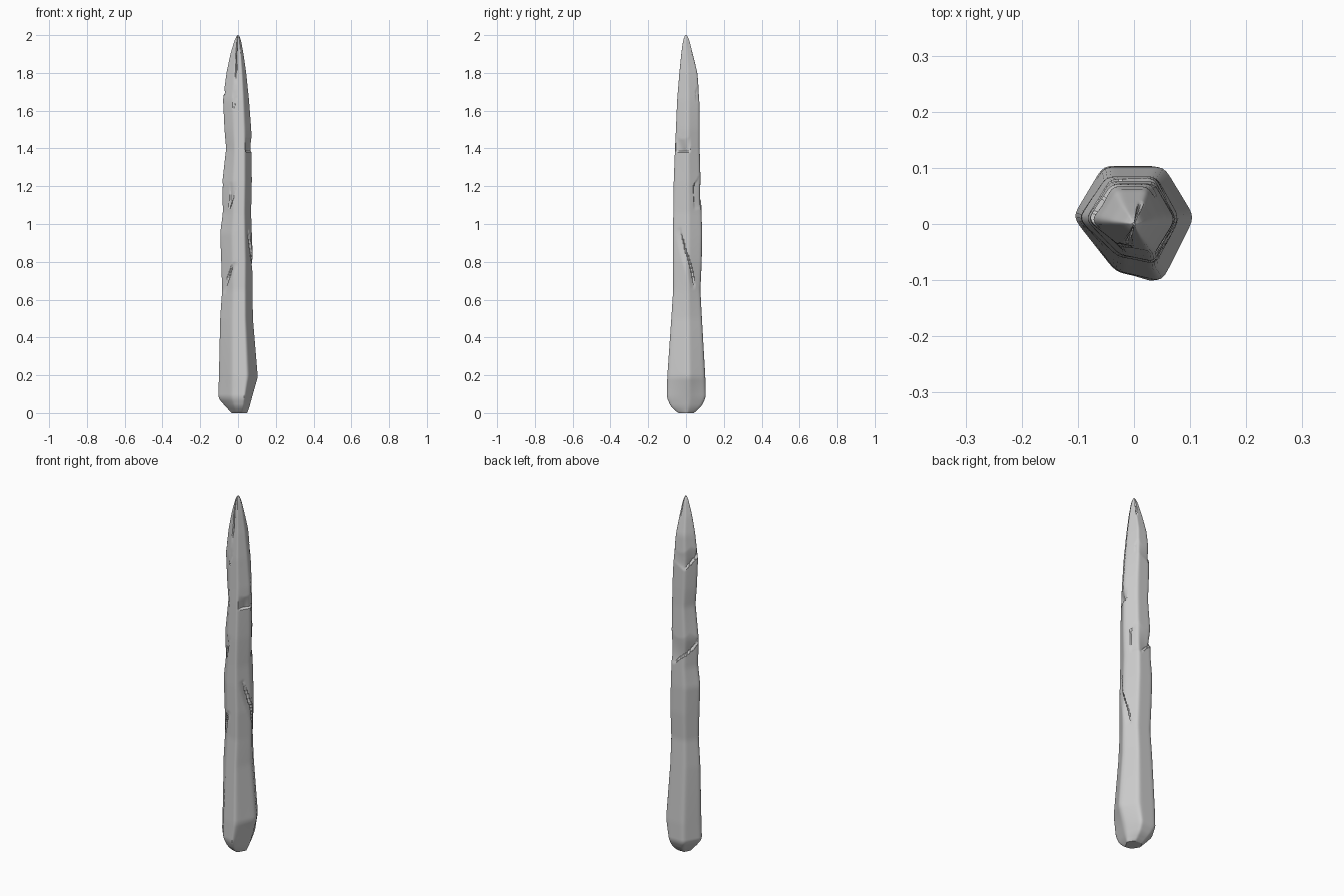
import bpy, math
from mathutils import Vector

if "Cube" in bpy.data.objects:
    bpy.data.objects.remove(bpy.data.objects["Cube"])

# Silhouette profile: height, left x, right x, front y, back y
RINGS = [
    (0.00, 0.035, 0.050, 0.040, 0.040), (0.03, 0.065, 0.062, 0.080, 0.078),
    (0.08, 0.110, 0.076, 0.104, 0.104), (0.19, 0.106, 0.109, 0.102, 0.102),
    (0.50, 0.099, 0.082, 0.080, 0.084), (0.65, 0.088, 0.080, 0.070, 0.076),
    (0.80, 0.093, 0.082, 0.071, 0.083), (0.95, 0.099, 0.076, 0.071, 0.085),
    (1.06, 0.084, 0.072, 0.069, 0.082), (1.22, 0.087, 0.076, 0.067, 0.077),
    (1.40, 0.066, 0.075, 0.060, 0.072), (1.50, 0.075, 0.073, 0.055, 0.072),
    (1.66, 0.083, 0.060, 0.048, 0.071), (1.80, 0.064, 0.045, 0.036, 0.060),
    (1.90, 0.042, 0.030, 0.026, 0.036), (1.97, 0.020, 0.017, 0.016, 0.018),
    (1.99, 0.012, 0.011, 0.010, 0.011), (2.00, 0.003, 0.003, 0.003, 0.003)]
# Six-cornered cross-section, counter-clockwise
CORNERS = [(1, .12), (.5, 1), (-.5, 1), (-1, .12), (-.3, -.82), (.47, -1)]
# Chips: start, end, depth, width, direction of the taper (+1 up, -1 down)
CHIPS = [
    ((-.085, 0, .64), (-.024, -.065, .80), .010, .03, -1),
    ((.065, .055, .66), (.062, -.035, .98), .012, .03, -1),
    ((.02, .08, 1.07), (-.085, 0, 1.21), .014, .07, 1),
    ((-.03, .06, 1.61), (-.078, -.005, 1.70), .014, .06, 1),
    ((.05, -.055, 1.38), (.075, .02, 1.38), .018, .07, 1)]
SIDE, ROWS = 12, 280

# Cross-section samples with slightly rounded corners
section = []
for i, c in enumerate(CORNERS):
    a, b = Vector(c), Vector(CORNERS[(i + 1) % 6])
    section += [a.lerp(b, k / SIDE) for k in range(SIDE)]
N = len(section)
for _ in range(3):
    section = [(section[i - 1] + section[i] * 2 + section[(i + 1) % N]) / 4 for i in range(N)]


def profile(z):
    for lo, hi in zip(RINGS, RINGS[1:]):
        if z <= hi[0]:
            f = (z - lo[0]) / (hi[0] - lo[0])
            return [p + (q - p) * f for p, q in zip(lo[1:], hi[1:])]
    return RINGS[-1][1:]


def chip_depth(p):
    total = 0
    for start, end, depth, width, way in CHIPS:
        a, b = Vector(start), Vector(end)
        d = b - a
        t = (p - a).dot(d) / d.length_squared
        outward = Vector((p.x, p.y, 0))
        if not 0 < t < 1 or outward.dot(a + d * t) < 0:
            continue
        across = outward.normalized().cross(d.normalized())
        if across.z * way < 0:
            across = -across
        s = (p - a - d * t).dot(across)
        if 0 <= s < width:
            total += depth * (1 - s / width) * math.sin(math.pi * t) ** .6
    return total


# Stake shaft
verts, faces = [], []
for r in range(ROWS + 1):
    z = 2 * r / ROWS
    samples = [profile(min(2, max(0, z + o))) for o in (-.012, 0, .012)]
    if r in (0, ROWS):
        samples = [profile(z)]
    l, rt, f, bk = [sum(v) / len(samples) for v in zip(*samples)]
    for s in section:
        p = Vector((s.x * (rt if s.x > 0 else l), s.y * (bk if s.y > 0 else f), z))
        radius = max(math.hypot(p.x, p.y), 1e-4)
        k = max(.2, 1 - chip_depth(p) / radius)
        verts.append((p.x * k, p.y * k, z))
for r in range(ROWS):
    for i in range(N):
        j = (i + 1) % N
        faces.append((r * N + i, r * N + j, (r + 1) * N + j, (r + 1) * N + i))
faces.append(tuple(range(N - 1, -1, -1)))
faces.append(tuple(ROWS * N + i for i in range(N)))

mesh = bpy.data.meshes.new("stake")
mesh.from_pydata(verts, [], faces)
stake = bpy.data.objects.new("stake", mesh)
bpy.context.collection.objects.link(stake)
bpy.context.view_layer.objects.active = stake
stake.select_set(True)
bpy.ops.object.shade_smooth_by_angle(angle=math.radians(30))
